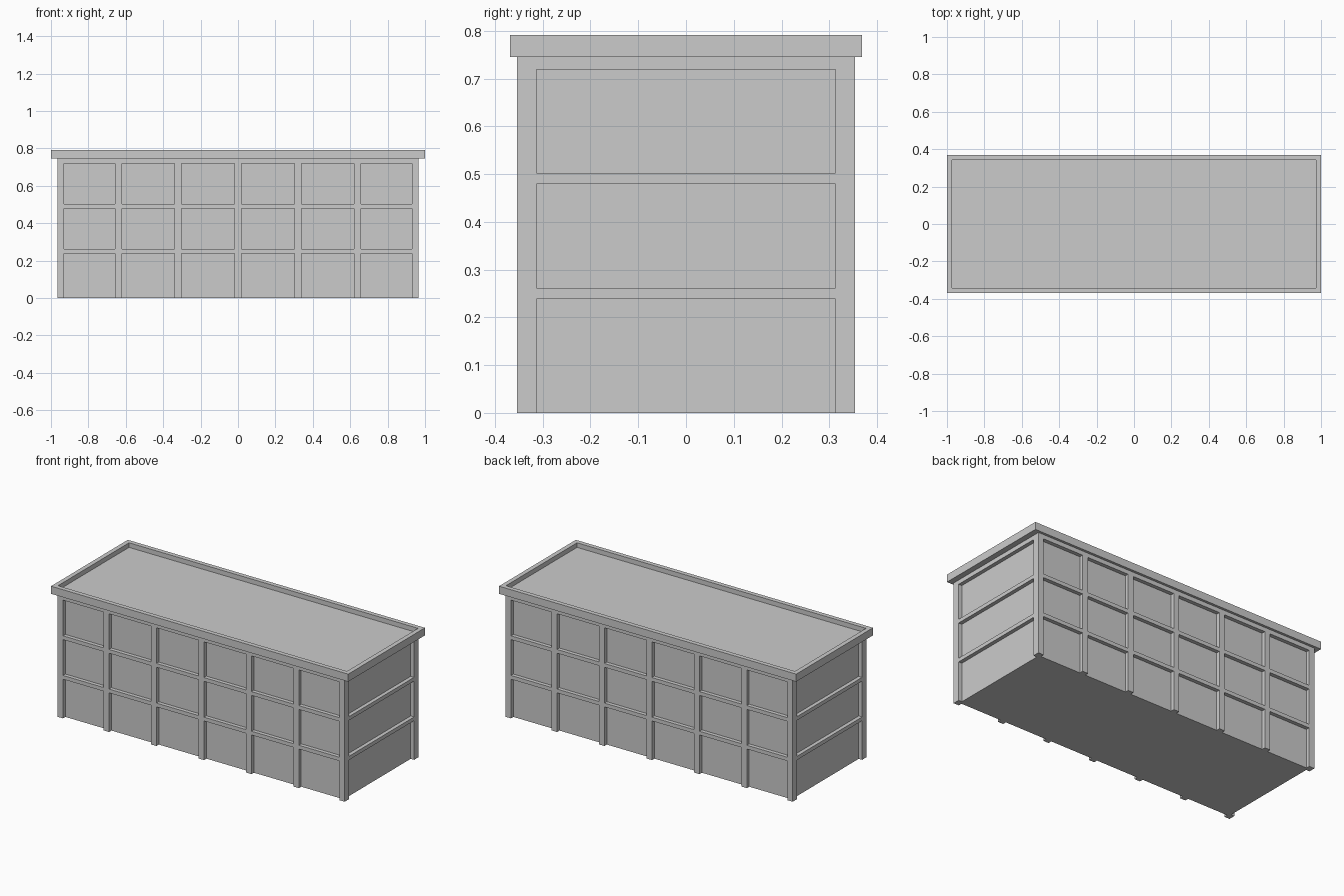
import bpy, bmesh

if "Cube" in bpy.data.objects:
    bpy.data.objects.remove(bpy.data.objects["Cube"])

HX, HY = 0.966, 0.354        # outer half size of the frame
RECESS = 0.023               # panel depth behind the frame
PX, PY = 0.036, 0.041        # corner post size along x and y
Z_TOP, ROOF_TOP = 0.745, 0.791
RAILS = [(0.238, 0.261), (0.479, 0.502), (0.719, Z_TOP)]
POSTS = [-0.948, -0.6385, -0.32, 0.0, 0.32, 0.6385, 0.948]
POST_W = 0.037


def box(name, x0, x1, y0, y1, z0, z1):
    bm = bmesh.new()
    bmesh.ops.create_cube(bm, size=1)
    for v in bm.verts:
        v.co = (x1 if v.co.x > 0 else x0,
                y1 if v.co.y > 0 else y0,
                z1 if v.co.z > 0 else z0)
    return finish(name, bm)


def finish(name, bm):
    mesh = bpy.data.meshes.new(name)
    bm.to_mesh(mesh)
    bm.free()
    obj = bpy.data.objects.new(name, mesh)
    bpy.context.collection.objects.link(obj)
    return obj


# Core whose sides form the recessed panels
IX, IY = HX - RECESS, HY - RECESS
box("panel_body", -IX, IX, -IY, IY, 0, Z_TOP)

# Corner posts
for sx in (-1, 1):
    for sy in (-1, 1):
        xs = sorted((sx * HX, sx * (HX - PX)))
        ys = sorted((sy * HY, sy * (HY - PY)))
        box("corner_post", *xs, *ys, 0, Z_TOP)

# Long sides: intermediate posts, and rails filling each bay
spans = [(x - POST_W / 2, x + POST_W / 2) for x in POSTS]
spans[0], spans[-1] = (-HX, PX - HX), (HX - PX, HX)
for side, s in (("front", -1), ("back", 1)):
    ys = sorted((s * HY, s * IY))
    for x0, x1 in spans[1:-1]:
        box(side + "_post", x0, x1, *ys, 0, Z_TOP)
    for a, b in zip(spans, spans[1:]):
        for z0, z1 in RAILS:
            box(side + "_rail", a[1], b[0], *ys, z0, z1)

# Short ends: rails between the corner posts
for side, s in (("left", -1), ("right", 1)):
    xs = sorted((s * HX, s * IX))
    for z0, z1 in RAILS:
        box(side + "_rail", *xs, PY - HY, HY - PY, z0, z1)

# Overhanging lid with a raised rim around a sunken top
bm = bmesh.new()
bmesh.ops.create_cube(bm, size=1)
for v in bm.verts:
    v.co = (v.co.x * 2, v.co.y * 0.738, ROOF_TOP if v.co.z > 0 else Z_TOP)
bm.normal_update()
top = max(bm.faces, key=lambda f: f.calc_center_median().z)
bmesh.ops.inset_region(bm, faces=[top], thickness=0.039)
inner = bmesh.ops.extrude_discrete_faces(bm, faces=[top])["faces"][0]
bmesh.ops.translate(bm, verts=inner.verts, vec=(0, 0, -0.028))
bmesh.ops.recalc_face_normals(bm, faces=bm.faces)
finish("rimmed_lid", bm)
